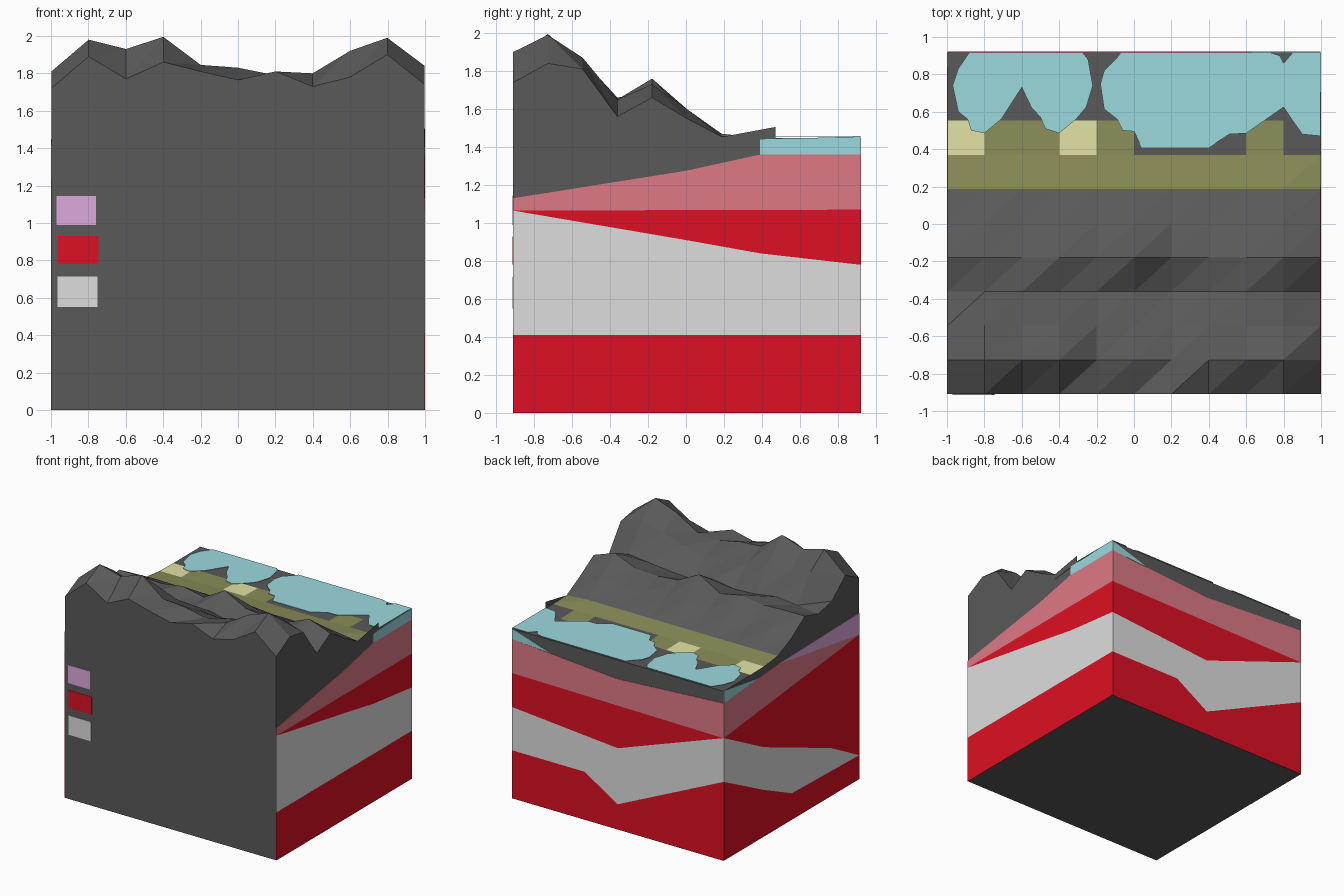
import bpy
import bmesh
from mathutils import Vector

if "Cube" in bpy.data.objects:
    bpy.data.objects.remove(bpy.data.objects["Cube"])


def material(name, rgb):
    m = bpy.data.materials.new(name)
    m.diffuse_color = (*rgb, 1)
    m.use_nodes = True
    m.node_tree.nodes["Principled BSDF"].inputs["Base Color"].default_value = m.diffuse_color
    return m


ROCK = material("dark rock", (0.1, 0.1, 0.1))
RED = material("red layer", (0.73, 0.005, 0.017))
PALE = material("pale grey layer", (0.73, 0.73, 0.73))
PINK = material("pink layer", (0.73, 0.195, 0.235))
LILAC = material("lilac layer", (0.73, 0.4, 0.73))
WATER = material("water blue", (0.33, 0.70, 0.73))
GRASS = material("olive grass", (0.258, 0.27, 0.1))
SAND = material("sand", (0.76, 0.76, 0.376))

HALF, FRONT, BACK, STEP = 0.998, -0.91, 0.918, 0.1828
T = 0.003  # plate thickness


def finish(bm, name, mats):
    mesh = bpy.data.meshes.new(name)
    bmesh.ops.recalc_face_normals(bm, faces=bm.faces[:])
    bm.to_mesh(mesh)
    bm.free()
    for m in mats:
        mesh.materials.append(m)
    bpy.context.collection.objects.link(bpy.data.objects.new(name, mesh))


# Each side maps a 2D point to 3D, with its outward direction
SIDES = {
    "right": (lambda u, v: (HALF, u, v), (1, 0, 0)),
    "left": (lambda u, v: (-HALF, u, v), (-1, 0, 0)),
    "front": (lambda u, v: (u, FRONT, v), (0, -1, 0)),
    "back": (lambda u, v: (u, BACK, v), (0, 1, 0)),
    "top": (lambda u, v: (u, v, 1.454), (0, 0, 1)),
}


def plate(name, side, pts, mat):
    place, out = SIDES[side]
    bm = bmesh.new()
    face = bm.faces.new([bm.verts.new(place(*p)) for p in pts])
    ext = bmesh.ops.extrude_face_region(bm, geom=[face], use_keep_orig=True)
    moved = [e for e in ext["geom"] if isinstance(e, bmesh.types.BMVert)]
    bmesh.ops.translate(bm, verts=moved, vec=Vector(out) * T)
    finish(bm, name, [mat])


def band(name, side, low, high, mat):
    """Layer between a lower and an upper line; shared end points merge."""
    pts = low + [p for p in reversed(high) if p not in low]
    plate(name, side, pts, mat)


# Mountain heights: rows run front to back, columns left to right
HEIGHTS = [
    [1.72, 1.89, 1.77, 1.86, 1.81, 1.765, 1.81, 1.73, 1.78, 1.90, 1.74],
    [1.81, 1.98, 1.93, 1.995, 1.845, 1.83, 1.79, 1.80, 1.92, 1.99, 1.84],
    [1.66, 1.86, 1.80, 1.83, 1.77, 1.74, 1.72, 1.76, 1.82, 1.87, 1.81],
    [1.62, 1.64, 1.66, 1.63, 1.62, 1.65, 1.60, 1.61, 1.63, 1.65, 1.56],
    [1.67, 1.67, 1.66, 1.69, 1.65, 1.76, 1.66, 1.64, 1.65, 1.73, 1.66],
    [1.55, 1.58, 1.56, 1.58, 1.57, 1.60, 1.57, 1.56, 1.57, 1.60, 1.55],
    [1.47] * 10 + [1.455],
] + [[1.45] * 11] + [[1.447] * 11] * 3


def cell_colour(row, col):
    if row == 6 or (row == 7 and col in (1, 2, 4, 8)):
        return 1
    return 2 if row == 7 and col in (0, 3) else 0


# Terrain block: height grid on top, walls and floor closing it
bm = bmesh.new()
grid = [[bm.verts.new((HALF * (c - 5) / 5, FRONT + STEP * r, z))
         for c, z in enumerate(line)] for r, line in enumerate(HEIGHTS)]
for r in range(10):
    for c in range(10):
        a, b = grid[r][c], grid[r][c + 1]
        d, e = grid[r + 1][c], grid[r + 1][c + 1]
        for tri in ((a, b, e), (a, e, d)):
            bm.faces.new(tri).material_index = cell_colour(r, c)
fl, fr, br, bl = [bm.verts.new((x, y, 0)) for x, y in
                  ((-HALF, FRONT), (HALF, FRONT), (HALF, BACK), (-HALF, BACK))]
bm.faces.new([fl, fr] + grid[0][::-1])
bm.faces.new([br, bl] + grid[10])
bm.faces.new([fr, br] + [row[10] for row in grid][::-1])
bm.faces.new([bl, fl] + [row[0] for row in grid])
bm.faces.new([fl, bl, br, fr])
finish(bm, "terrain_block", [ROCK, GRASS, SAND])

# Right side layers (y, z)
F, B = FRONT, BACK
base, white_low = [(F, 0), (B, 0)], [(F, 0.41), (B, 0.41)]
white_top = [(F, 1.065), (0, 0.91), (0.39, 0.84), (B, 0.78)]
pink_low = [(F, 1.065), (B, 1.07)]
pink_top = [(F, 1.13), (0, 1.275), (0.39, 1.36), (B, 1.36)]
band("right_lower_red", "right", base, white_low, RED)
band("right_pale_layer", "right", white_low, white_top, PALE)
band("right_upper_red", "right", white_top, pink_low, RED)
band("right_pink_layer", "right", pink_low, pink_top, PINK)
band("right_water_edge", "right", [(0.39, 1.36), (B, 1.36)],
     [(0.39, 1.44), (B, 1.455)], WATER)
band("right_bank", "right", [(0.2, 1.41), (0.47, 1.442)],
     [(0.2, 1.455), (0.47, 1.505)], ROCK)

# Back layers (x, z)
L, R = -HALF, HALF
white_low = [(L, 0.674), (0, 0.216), (0.315, 0.41), (R, 0.41)]
white_top = [(L, 1.048), (0, 0.695), (R, 0.78)]
pink_low = [(L, 1.048), (R, 1.07)]
pink_top = [(L, 1.345), (0, 1.286), (R, 1.36)]
band("back_lower_red", "back", [(L, 0), (R, 0)], white_low, RED)
band("back_pale_layer", "back", white_low, white_top, PALE)
band("back_upper_red", "back", white_top, pink_low, RED)
band("back_pink_layer", "back", pink_low, pink_top, PINK)
plate("back_water_edge", "back", [(0.63, 1.335), (R, 1.36), (R, 1.45)], WATER)

# Left side layers (y, z)
white_low = [(F, 0.204), (0, 0.226), (0.38, 0.40), (B, 0.674)]
white_top = [(F, 0.204), (-0.53, 0.41), (0.38, 0.765), (B, 1.048)]
pink_low = [(F, 1.235), (B, 1.048)]
pink_top = [(F, 1.235), (0.2, 1.40), (B, 1.345)]
band("left_lower_red", "left", base, white_low, RED)
band("left_pale_layer", "left", white_low, white_top, PALE)
band("left_upper_red", "left", white_top, pink_low, RED)
band("left_pink_layer", "left", pink_low, pink_top, PINK)
plate("left_lilac_layer", "left", [(F, 1.235), (0.2, 1.40), (F, 1.42)], LILAC)
plate("left_water_edge", "left", [(0.45, 1.381), (B, 1.345), (B, 1.45)], WATER)

# Lakes on top (x, y)
plate("left_lake", "top", [
    (-.88, B), (-.94, .83), (-.97, .74), (-.94, .6), (-.89, .56), (-.87, .5),
    (-.8, .485), (-.71, .56), (-.6, .73), (-.55, .625), (-.5, .57),
    (-.475, .51), (-.4, .485), (-.31, .56), (-.255, .625), (-.22, .74),
    (-.245, .88), (-.275, B)], WATER)
plate("right_lake", "top", [
    (-.07, B), (-.09, .89), (-.16, .82), (-.18, .75), (-.16, .615),
    (-.09, .56), (-.06, .5), (0, .495), (.04, .41), (.4, .41), (.51, .48),
    (.6, .485), (.8, .625), (.85, .55), (.9, .48), (R, .47), (R, B),
    (.85, B), (.8, .86), (.78, .9), (.725, B)], WATER)

# Colour key swatches on the front
for name, x0, x1, z0, z1, mat in (
        ("lilac_swatch", -.97, -.76, .99, 1.145, LILAC),
        ("red_swatch", -.965, -.745, .78, .93, RED),
        ("pale_swatch", -.965, -.75, .55, .715, PALE)):
    plate(name, "front", [(x0, z0), (x1, z0), (x1, z1), (x0, z1)], mat)
